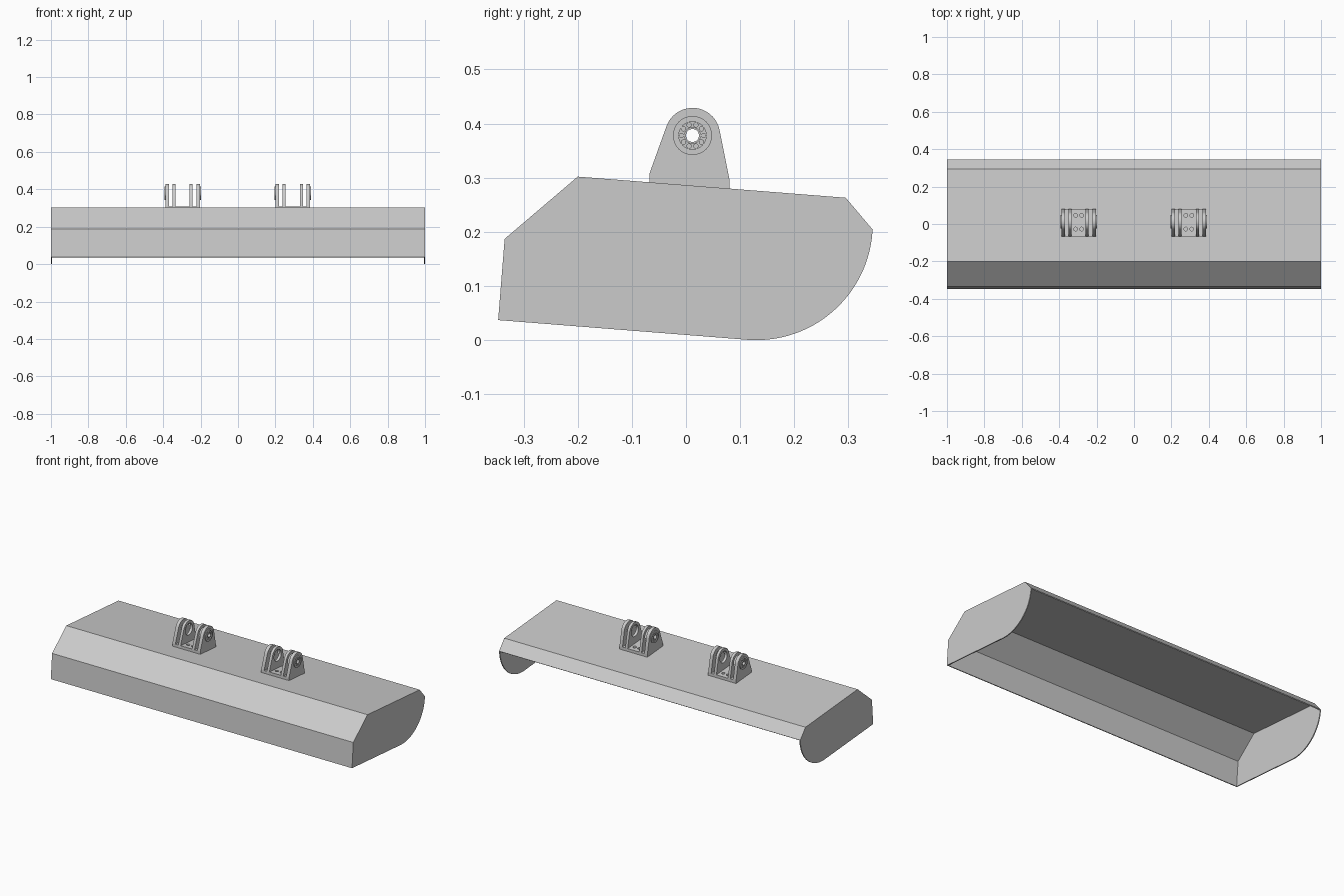
import bpy, bmesh, math

if "Cube" in bpy.data.objects:
    bpy.data.objects.remove(bpy.data.objects["Cube"])

HOOD_T = 0.006      # sheet thickness
SIDE_T = 0.006
PY, PZ = 0.012, 0.378   # pivot axis


def circle(cu, cv, r, n=32, a0=0.0, a1=360.0):
    full = abs(a1 - a0) >= 360
    steps = n if full else n - 1
    return [(cu + r * math.cos(math.radians(a0 + (a1 - a0) * i / steps)),
             cv + r * math.sin(math.radians(a0 + (a1 - a0) * i / steps))) for i in range(n)]


def hood_z(y):
    return 0.302 - 0.0788 * (y + 0.2)


def add_plate(bm, loops, w0, w1, axis='X'):
    """Extrude an outline (with hole loops) from w0 to w1 along an axis."""
    put = (lambda u, v: (w0, u, v)) if axis == 'X' else (lambda u, v: (u, v, w0))
    edges = []
    for loop in loops:
        vs = [bm.verts.new(put(*p)) for p in loop]
        edges += [bm.edges.new((vs[i], vs[i - 1])) for i in range(len(vs))]
    fill = bmesh.ops.triangle_fill(bm, edges=edges, use_beauty=True)
    faces = [g for g in fill['geom'] if isinstance(g, bmesh.types.BMFace)]
    ext = bmesh.ops.extrude_face_region(bm, geom=faces, use_keep_orig=True)
    d = w1 - w0
    bmesh.ops.translate(bm, vec=(d, 0, 0) if axis == 'X' else (0, 0, d),
                        verts=[g for g in ext['geom'] if isinstance(g, bmesh.types.BMVert)])


def finish(name, bm, x=0.0):
    bmesh.ops.recalc_face_normals(bm, faces=bm.faces[:])
    me = bpy.data.meshes.new(name)
    bm.to_mesh(me)
    bm.free()
    ob = bpy.data.objects.new(name, me)
    bpy.context.collection.objects.link(ob)
    ob.location.x = x
    bpy.ops.object.select_all(action='DESELECT')
    ob.select_set(True)
    bpy.context.view_layer.objects.active = ob
    bpy.ops.object.shade_smooth_by_angle(angle=math.radians(25))
    return ob


# Bent hood sheet: outer path plus a mitred inward offset
path = [(-0.347, 0.037), (-0.335, 0.187), (-0.2, 0.302), (0.295, 0.263), (0.345, 0.204)]


def offset(pts, t):
    norms = []
    for (a, b), (c, d) in zip(pts, pts[1:]):
        l = math.hypot(c - a, d - b)
        norms.append(((d - b) / l, -(c - a) / l))
    out = []
    for i, (u, v) in enumerate(pts):
        n0, n1 = norms[max(i - 1, 0)], norms[min(i, len(norms) - 1)]
        k = t / (1 + n0[0] * n1[0] + n0[1] * n1[1])
        out.append((u + (n0[0] + n1[0]) * k, v + (n0[1] + n1[1]) * k))
    return out


bm = bmesh.new()
add_plate(bm, [path + offset(path, HOOD_T)[::-1]], -1 + SIDE_T, 1 - SIDE_T)
finish("hood_sheet", bm)

# Side plates with the rounded lower rear corner
side_outline = path + circle(0.13, 0.215, 0.215, 28, -3.5, -94.3)
for side, s in (("left", -1), ("right", 1)):
    bm = bmesh.new()
    add_plate(bm, [side_outline], s * (1 - SIDE_T), s)
    finish(side + "_side_plate", bm)

# Mounting brackets
lug = ([(0.08, hood_z(0.08)), (0.08, 0.298)] + circle(PY, PZ, 0.051, 24, 10, 160)
       + [(-0.067, 0.309), (-0.067, hood_z(-0.067))])
for side, cx in (("left", -0.296), ("right", 0.293)):
    # base plate with bolt holes, sheared to follow the hood
    bm = bmesh.new()
    rect = [(-0.0925, -0.067), (0.0925, -0.067), (0.0925, 0.08), (-0.0925, 0.08)]
    bolts = [circle(u, v, 0.01, 20) for u in (-0.016, 0.016) for v in (-0.027, 0.046)]
    add_plate(bm, [rect] + bolts, 0.0, 0.017, 'Z')
    for v in bm.verts:
        v.co.z += hood_z(v.co.y)
    finish(side + "_bracket_base", bm, cx)

    for pos, s in (("outer_left", -1), ("outer_right", 1)):
        tag = side + "_bracket_" + pos.split("_")[1]
        # inner and outer lugs with bored eyes
        bm = bmesh.new()
        add_plate(bm, [lug, circle(PY, PZ, 0.034)], s * 0.038, s * 0.054)
        finish(tag + "_inner_lug", bm, cx)
        bm = bmesh.new()
        add_plate(bm, [lug, circle(PY, PZ, 0.034)], s * 0.073, s * 0.0925)
        finish(tag + "_outer_lug", bm, cx)

        # bearing: outer race, inner race, thin web and rollers
        bm = bmesh.new()
        add_plate(bm, [circle(PY, PZ, 0.034), circle(PY, PZ, 0.0255)], s * 0.073, s * 0.0925)
        add_plate(bm, [circle(PY, PZ, 0.036), circle(PY, PZ, 0.0255)], s * 0.0925, s * 0.097)
        add_plate(bm, [circle(PY, PZ, 0.0155), circle(PY, PZ, 0.012)], s * 0.073, s * 0.097)
        add_plate(bm, [circle(PY, PZ, 0.0255), circle(PY, PZ, 0.0155)], s * 0.081, s * 0.084)
        for u, v in circle(PY, PZ, 0.0205, 10):
            add_plate(bm, [circle(u, v, 0.0048, 12)], s * 0.075, s * 0.095)
        finish(tag + "_bearing", bm, cx)
